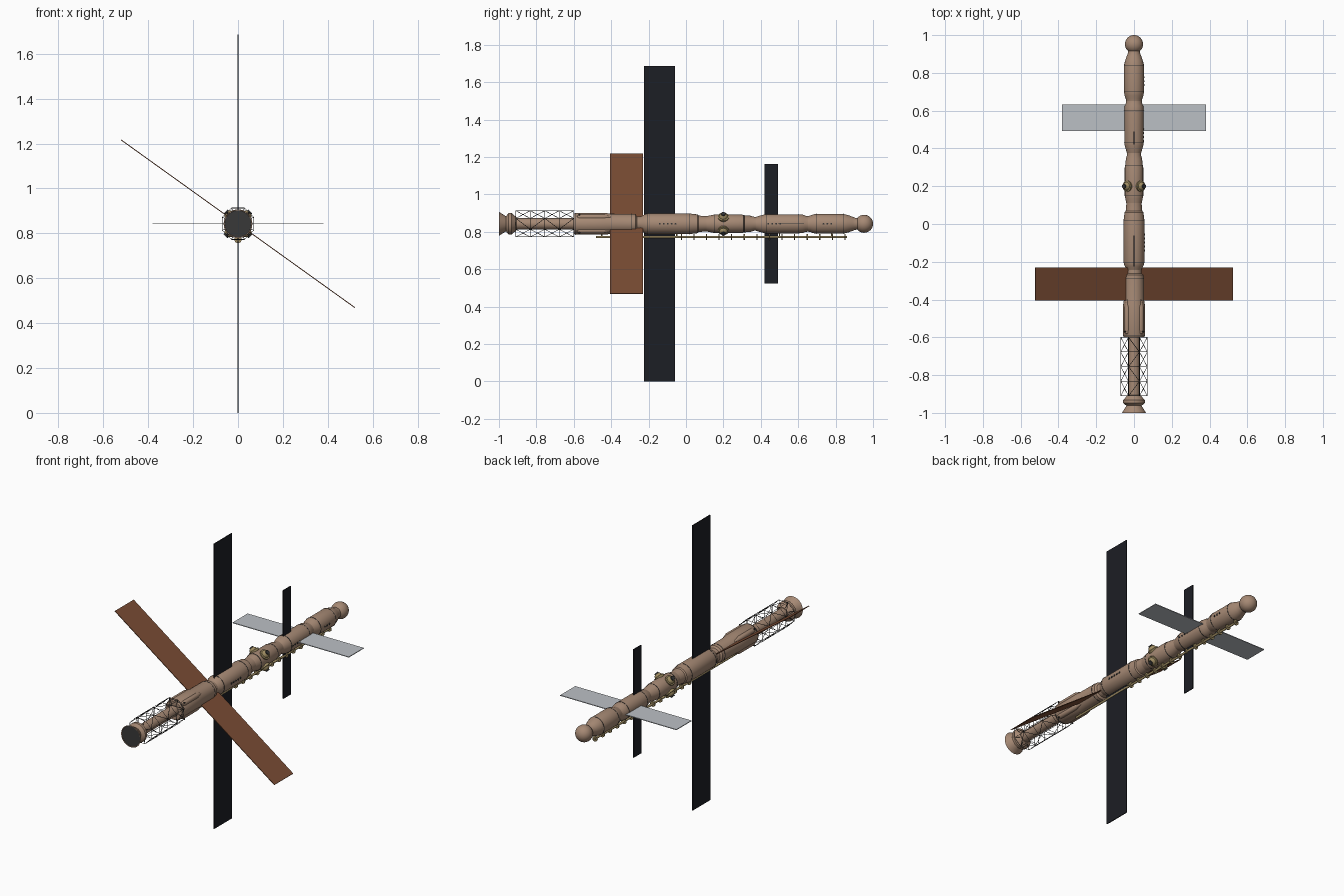
import bpy, math
from mathutils import Matrix, Vector

if "Cube" in bpy.data.objects:
    bpy.data.objects.remove(bpy.data.objects["Cube"])

ZC = 0.8425  # height of the station's long axis


def mat(name, r, g, b):
    m = bpy.data.materials.new(name)
    m.diffuse_color = (r, g, b, 1)
    m.use_nodes = True
    m.node_tree.nodes["Principled BSDF"].inputs["Base Color"].default_value = m.diffuse_color
    return m


HULL = mat("hull_tan", 0.38, 0.25, 0.175)
BLACK = mat("panel_black", 0.012, 0.013, 0.018)
BROWN = mat("panel_brown", 0.2, 0.075, 0.035)
GREY = mat("panel_grey", 0.5, 0.53, 0.56)
DARK = mat("dark_metal", 0.04, 0.04, 0.04)
GOLD = mat("gold_foil", 0.34, 0.26, 0.12)


def finish(name, verts, faces, material, smooth=True):
    me = bpy.data.meshes.new(name)
    me.from_pydata(verts, [], faces)
    me.materials.append(material)
    ob = bpy.data.objects.new(name, me)
    bpy.context.collection.objects.link(ob)
    if smooth:
        bpy.ops.object.select_all(action='DESELECT')
        ob.select_set(True)
        bpy.context.view_layer.objects.active = ob
        bpy.ops.object.shade_smooth_by_angle(angle=math.radians(32))
    return ob


def lathe(name, profile, material, origin=(0, 0, ZC), direction=(0, 1, 0), n=40):
    """Revolve (distance, radius) points about a direction; ends are capped."""
    rot = Vector((0, 0, 1)).rotation_difference(Vector(direction)).to_matrix()
    o = Vector(origin)
    verts = [o + rot @ Vector((r * math.cos(2 * math.pi * k / n), r * math.sin(2 * math.pi * k / n), d))
             for d, r in profile for k in range(n)]
    faces = [(i * n + k, i * n + (k + 1) % n, (i + 1) * n + (k + 1) % n, (i + 1) * n + k)
             for i in range(len(profile) - 1) for k in range(n)]
    faces.append(tuple(reversed(range(n))))
    faces.append(tuple(range((len(profile) - 1) * n, len(profile) * n)))
    return finish(name, verts, faces, material)


def ball(r, c=0.0, a0=2, a1=178, steps=20):
    """Profile of a sphere centred at distance c."""
    angs = [math.radians(a0 + (a1 - a0) * i / steps) for i in range(steps + 1)]
    return [(c - r * math.cos(a), r * math.sin(a)) for a in angs]


def box(name, size, material, angle=0.0, y=0.0):
    x, d, z = (s / 2 for s in size)
    m = Matrix.Translation((0, y, ZC)) @ Matrix.Rotation(angle, 4, 'Y')
    v = [m @ Vector((a * x, b * d, c * z)) for a in (-1, 1) for b in (-1, 1) for c in (-1, 1)]
    f = [(0, 1, 3, 2), (4, 6, 7, 5), (0, 4, 5, 1), (2, 3, 7, 6), (0, 2, 6, 4), (1, 5, 7, 3)]
    return finish(name, v, f, material, smooth=False)


def wires(name, segments, radius, material):
    cu = bpy.data.curves.new(name, 'CURVE')
    cu.dimensions = '3D'
    cu.bevel_depth = radius
    cu.bevel_resolution = 0
    cu.materials.append(material)
    for pts in segments:
        s = cu.splines.new('POLY')
        s.points.add(len(pts) - 1)
        for p, q in zip(s.points, pts):
            p.co = (*q, 1)
    ob = bpy.data.objects.new(name, cu)
    bpy.context.collection.objects.link(ob)


def around(angle, r, y):
    return (r * math.cos(angle), y, ZC + r * math.sin(angle))


# Engine bell, its dark lining and the round tank ahead of it
lathe("engine_bell", [(-0.96, 0.03), (-1.0, 0.060), (-1.0, 0.064), (-0.962, 0.040), (-0.955, 0.050),
                      (-0.948, 0.058), (-0.932, 0.058), (-0.922, 0.048), (-0.905, 0.034)], HULL)
lathe("bell_lining", [(-0.9615, 0.0295), (-0.9635, 0.0295), (-0.999, 0.0575), (-0.999, 0.0595)], DARK)
lathe("truss_core", [(-0.915, 0.030), (-0.59, 0.030)], HULL)

# Open octagonal truss
bays = [-0.91 + 0.31 * i / 4 for i in range(5)]
ang = [math.pi / 8 + k * math.pi / 4 for k in range(9)]
seg = [[around(a, 0.076, bays[0]), around(a, 0.076, bays[-1])] for a in ang[:8]]
seg += [[around(a, 0.076, y) for a in ang] for y in bays]
for i in range(4):
    for k in range(8):
        j = (i + k) % 2
        seg.append([around(ang[k + j], 0.076, bays[i]), around(ang[k + 1 - j], 0.076, bays[i + 1])])
for a in ang[:8]:
    seg += [[around(a, 0.03, y), around(a, 0.076, y)] for y in (bays[0], bays[-1])]
wires("truss_frame", seg, 0.0014, DARK)

# Pressurised modules, rear to front of the stack
lathe("service_module", [(-0.60, 0.040), (-0.60, 0.054), (-0.59, 0.058), (-0.43, 0.058), (-0.405, 0.054),
                         (-0.29, 0.053), (-0.27, 0.051), (-0.262, 0.040), (-0.23, 0.038)], HULL)
lathe("core_module", [(-0.25, 0.036), (-0.235, 0.042), (-0.222, 0.050), (-0.205, 0.055), (0.02, 0.055),
                      (0.062, 0.050), (0.068, 0.044), (0.10, 0.041), (0.13, 0.041)], HULL)
lathe("node_module", [(0.11, 0.041), (0.135, 0.046), (0.15, 0.049), (0.30, 0.049), (0.31, 0.046),
                      (0.345, 0.043), (0.365, 0.037), (0.39, 0.037)], HULL)
lathe("lab_module", [(0.375, 0.037), (0.39, 0.042), (0.415, 0.049), (0.43, 0.051), (0.60, 0.051),
                     (0.625, 0.049), (0.64, 0.043), (0.66, 0.041)], HULL)
lathe("forward_module", [(0.645, 0.041), (0.665, 0.044), (0.68, 0.050), (0.70, 0.053), (0.84, 0.053),
                         (0.865, 0.047), (0.89, 0.038), (0.905, 0.032), (0.93, 0.030)], HULL)
lathe("docking_sphere", ball(0.048, 0.952), HULL)

# Dark seams between hull sections
for y, r in ((-0.59, .058), (-0.29, .053), (-0.205, .055), (0.02, .055), (0.15, .049), (0.31, .046),
             (0.43, .051), (0.60, .051), (0.70, .053), (0.84, .053)):
    lathe("hull_seam", [(y - 0.0015, r), (y - 0.0012, r + 0.001), (y + 0.0012, r + 0.001), (y + 0.0015, r)], DARK)

# Fairings on the rear module and foil-covered domes on the node, on the diagonals
for k in range(4):
    a = math.pi / 4 + k * math.pi / 2
    dx, dz = math.cos(a), math.sin(a)
    lathe("side_fairing", [(-0.585, 0.003), (-0.58, 0.012), (-0.56, 0.015), (-0.44, 0.015), (-0.40, 0.004)],
          HULL, (0.051 * dx, 0, ZC + 0.051 * dz), n=16)
    lathe("thruster_port", ball(0.005, steps=6), DARK, around(a, 0.068, -0.57), n=10)
    lathe("dome_collar", [(0.040, 0.026), (0.050, 0.030), (0.054, 0.030), (0.056, 0.024)],
          GOLD, (0, 0.2, ZC), direction=(0, 0, 1), n=24).matrix_world = (
        Matrix.Translation((0, 0.2, ZC)) @ Matrix.Rotation(math.pi / 2 - k * math.pi / 2 - math.pi / 4, 4, 'Y')
        @ Matrix.Translation((0, -0.2, -ZC)))
    lathe("foil_dome", ball(0.023, 0.052, 60), GOLD, (0, 0.2, ZC), (dx, 0, dz), n=24)
    lathe("dome_cap", [(0.07, 0.012), (0.078, 0.012), (0.078, 0.008)], DARK, (0, 0.2, ZC), (dx, 0, dz), n=16)

# Rows of small portholes on the right side
for y0, count, r in ((-0.14, 5, 0.054), (0.44, 4, 0.050), (0.735, 3, 0.052)):
    for i in range(count):
        lathe("porthole", [(r, 0.005), (r + 0.004, 0.005), (r + 0.004, 0.003)], DARK,
              (0, y0 + 0.021 * i, ZC), (1, 0, 0), n=12)

# Solar wings, each one long thin board through the hull
box("main_solar_wing", (0.005, 0.165, 2 * ZC), BLACK, y=-0.1425)
box("small_solar_wing", (0.005, 0.07, 0.64), BLACK, y=0.456)
box("grey_solar_wing", (0.76, 0.14, 0.004), GREY, y=0.562)
box("brown_solar_wing", (1.284, 0.175, 0.004), BROWN, angle=math.atan2(0.373, 0.52), y=-0.318)

# Boom under the hull with its evenly spaced collars and stand-offs
BZ = 0.772
lathe("boom", [(-0.48, 0.0065), (0.86, 0.0065)], GOLD, (0, 0, BZ), n=14)
for i in range(14):
    y = -0.025 + 0.0673 * i
    lathe("boom_collar", [(y - 0.003, 0.010), (y - 0.003, 0.016), (y + 0.003, 0.016), (y + 0.003, 0.010)],
          GOLD, (0, 0, BZ), n=16)
for y in (-0.45, -0.05, 0.2, 0.5, 0.78):
    lathe("boom_standoff", [(0, 0.004), (0.035, 0.004)], GOLD, (0, y, BZ), (0, 0, 1), n=10)
